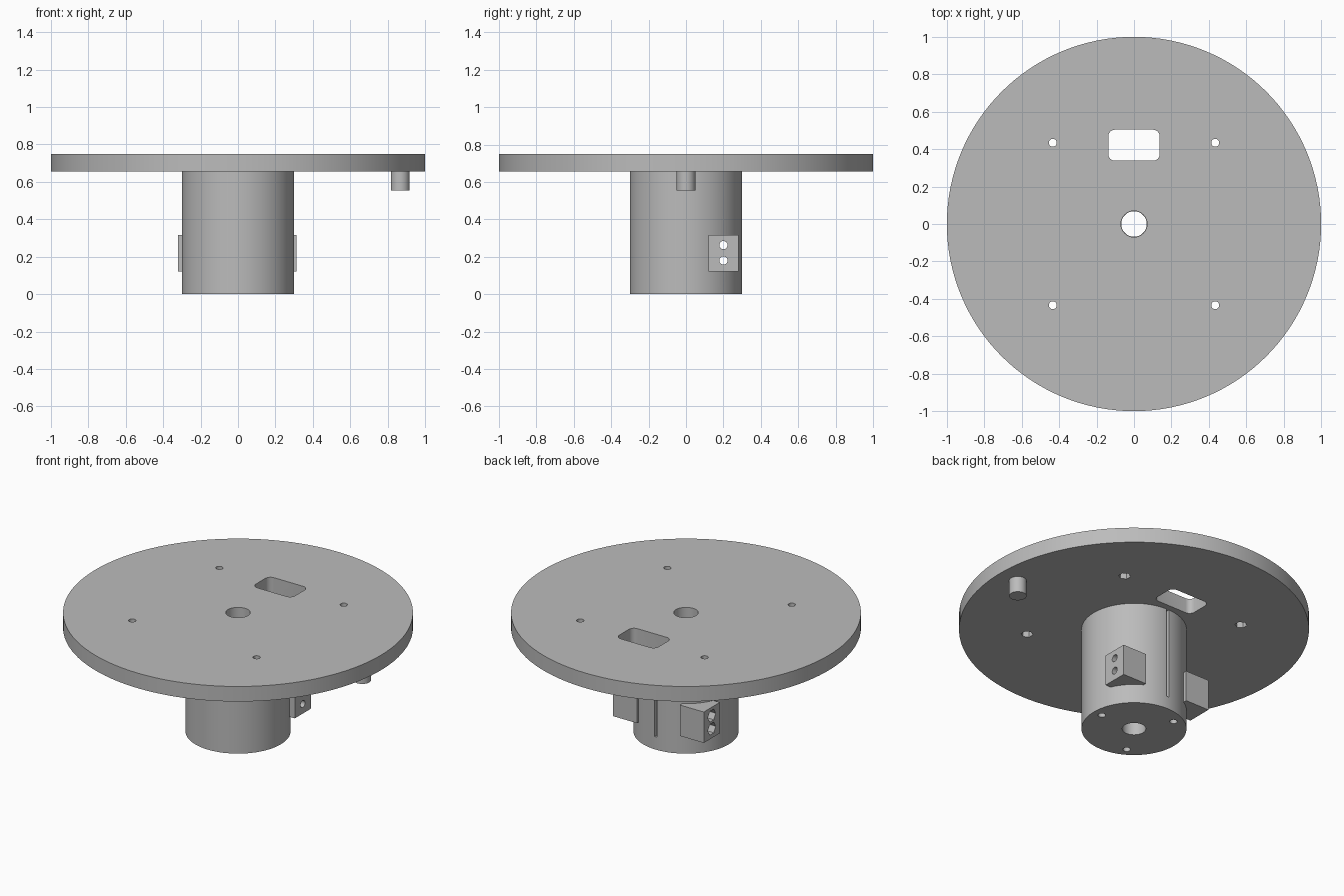
import bpy, bmesh
from math import radians, cos, sin
from mathutils import Matrix

cube = bpy.data.objects.get("Cube")
if cube:
    bpy.data.objects.remove(cube, do_unlink=True)

grey = bpy.data.materials.new("plain grey")
grey.use_nodes = True
grey.diffuse_color = (0.5, 0.5, 0.5, 1)
grey.node_tree.nodes["Principled BSDF"].inputs["Base Color"].default_value = (0.5, 0.5, 0.5, 1)


def finish(name, bm):
    mesh = bpy.data.meshes.new(name)
    bm.to_mesh(mesh)
    bm.free()
    mesh.materials.append(grey)
    obj = bpy.data.objects.new(name, mesh)
    bpy.context.collection.objects.link(obj)
    return obj


def cylinder(name, x, y, z0, z1, r, sides=32):
    bm = bmesh.new()
    bmesh.ops.create_cone(bm, cap_ends=True, segments=sides, radius1=r, radius2=r,
                          depth=z1 - z0, matrix=Matrix.Translation((x, y, (z0 + z1) / 2)))
    return finish(name, bm)


def rod(name, x0, x1, y, z, r, sides=32):
    """Cylinder lying along x."""
    bm = bmesh.new()
    turn = Matrix.Translation(((x0 + x1) / 2, y, z)) @ Matrix.Rotation(radians(90), 4, 'Y')
    bmesh.ops.create_cone(bm, cap_ends=True, segments=sides, radius1=r, radius2=r,
                          depth=x1 - x0, matrix=turn)
    return finish(name, bm)


def box(name, xs, ys, zs, corner=0):
    """Box from ranges, with optional rounded upright edges."""
    bm = bmesh.new()
    bmesh.ops.create_cube(bm, size=1)
    for v in bm.verts:
        v.co = [sum(r) / 2 + c * (r[1] - r[0]) for c, r in zip(v.co, (xs, ys, zs))]
    if corner:
        upright = [e for e in bm.edges if abs(e.verts[0].co.z - e.verts[1].co.z) > 0.01]
        bmesh.ops.bevel(bm, geom=upright, offset=corner, segments=6, profile=0.5,
                        affect='EDGES')
    return finish(name, bm)


def select(obj):
    bpy.ops.object.select_all(action='DESELECT')
    obj.select_set(True)
    bpy.context.view_layer.objects.active = obj


def cut(obj, cutters):
    for c in cutters:
        select(obj)
        mod = obj.modifiers.new("cut", 'BOOLEAN')
        mod.operation = 'DIFFERENCE'
        mod.solver = 'EXACT'
        mod.object = c
        bpy.ops.object.modifier_apply(modifier=mod.name)
        bpy.data.objects.remove(c, do_unlink=True)


FLOOR, UNDER, TOP = 0.08, 0.655, 0.75

# Round table plate with shaft hole, cable slot and four screw holes with nut pockets
plate = cylinder("round_plate", 0, 0, UNDER, TOP, 1, 128)
cuts = [cylinder("cutter", 0, 0, 0.6, 0.8, 0.07, 48),
        box("cutter", (-0.137, 0.137), (0.338, 0.504), (0.6, 0.8), 0.035)]
for sx in (-1, 1):
    for sy in (-1, 1):
        cuts.append(cylinder("cutter", sx * 0.434, sy * 0.434, 0.6, 0.8, 0.021))
        cuts.append(cylinder("cutter", sx * 0.434, sy * 0.434, 0.6, UNDER + 0.04, 0.035, 6))
cut(plate, cuts)

# Hollow hub with a floor, a clamp slit at the back and cross bolt holes
hub = cylinder("hub", 0, 0, 0, UNDER, 0.3, 96)
cuts = [cylinder("cutter", 0, 0, FLOOR, 0.7, 0.27, 96),
        cylinder("cutter", 0, 0, -0.1, 0.2, 0.068, 48),
        box("cutter", (-0.009, 0.009), (0.2, 0.35), (FLOOR, 0.7))]
for k in range(3):
    a = radians(120 * k)
    cuts.append(cylinder("cutter", 0.24 * cos(a), 0.24 * sin(a), -0.1, 0.2, 0.022))
BOLTS = (0.18, 0.262)
cuts += [rod("cutter", -0.5, 0.5, 0.2, z, 0.022) for z in BOLTS]
cut(hub, cuts)

# Clamp blocks on either side of the slit; the right one has nut pockets
left_block = box("left_clamp_block", (0.147, 0.312), (0.12, 0.28), (0.12, 0.315))
right_block = box("right_clamp_block", (-0.32, -0.154), (0.12, 0.28), (0.12, 0.315))
for block in (left_block, right_block):
    cuts = [cylinder("cutter", 0, 0, FLOOR, 0.7, 0.27, 96)]
    cuts += [rod("cutter", -0.5, 0.5, 0.2, z, 0.022) for z in BOLTS]
    if block is right_block:
        cuts += [rod("cutter", -0.5, -0.27, 0.2, z, 0.039, 6) for z in BOLTS]
    cut(block, cuts)

# Stop peg below the rim
peg = cylinder("stop_peg", 0.867, 0, 0.555, UNDER + 0.01, 0.05, 48)

for obj in (plate, hub, left_block, right_block, peg):
    select(obj)
    bpy.ops.object.shade_smooth_by_angle(angle=radians(30))
